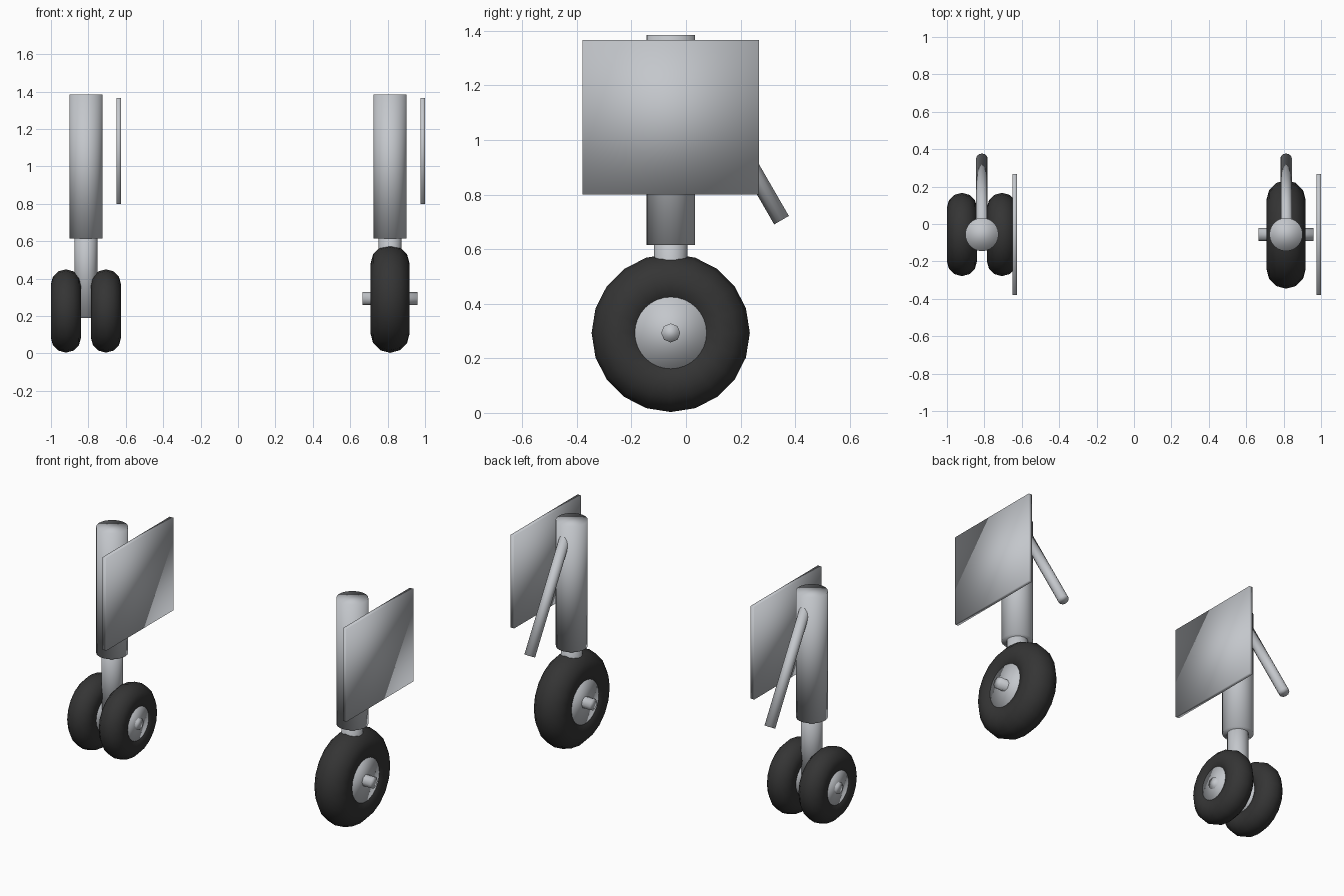
import bpy
import math
from mathutils import Vector

cube = bpy.data.objects.get("Cube")
if cube:
    bpy.data.objects.remove(cube, do_unlink=True)


def make_material(name, rgb):
    mat = bpy.data.materials.new(name)
    mat.use_nodes = True
    color = (*rgb, 1)
    mat.diffuse_color = color
    mat.node_tree.nodes["Principled BSDF"].inputs["Base Color"].default_value = color
    return mat


metal = make_material("light grey metal", (0.55, 0.57, 0.6))
rubber = make_material("black rubber", (0.035, 0.035, 0.035))

LEG_Y = -0.056
LEG_X = 0.813


def finish(name, mat):
    # The whole model is softly shaded
    obj = bpy.context.object
    obj.name = name
    obj.data.materials.append(mat)
    bpy.ops.object.shade_smooth()
    return obj


def rod(name, start, end, radius, sides=16):
    """Cylinder running between two points."""
    start, end = Vector(start), Vector(end)
    axis = end - start
    bpy.ops.mesh.primitive_cylinder_add(
        vertices=sides, radius=radius, depth=axis.length,
        location=(start + end) / 2,
        rotation=axis.to_track_quat('Z', 'Y').to_euler())
    return finish(name, metal)


def wheel(prefix, x, z, size):
    """Tyre and hub, sized by the outer radius."""
    bpy.ops.mesh.primitive_torus_add(
        major_radius=size * 0.64, minor_radius=size * 0.363,
        major_segments=20, minor_segments=12,
        location=(x, LEG_Y, z), rotation=(0, math.pi / 2, 0))
    finish(prefix + "_tyre", rubber)
    half = size * 0.315
    rod(prefix + "_hub", (x - half, LEG_Y, z), (x + half, LEG_Y, z), size * 0.455, 32)


def leg(prefix, x, axle_z, axle_half, wheel_offsets, wheel_size):
    # Strut and sliding piston
    rod(prefix + "_strut", (x, LEG_Y, 0.615), (x, LEG_Y, 1.385), 0.089, 24)
    rod(prefix + "_piston", (x, LEG_Y, axle_z - 0.037), (x, LEG_Y, 0.75), 0.061)

    # Slanted brace behind the strut
    rod(prefix + "_brace", (x, 0.0, 1.312), (x, 0.35, 0.706), 0.031, 12)

    # Bay door beside the strut
    bpy.ops.mesh.primitive_cube_add(size=1, location=(x + 0.175, LEG_Y, 1.083))
    bpy.context.object.scale = (0.024, 0.648, 0.567)
    bpy.ops.object.transform_apply(location=False, rotation=False, scale=True)
    finish(prefix + "_door", metal)

    # Axle and wheels
    rod(prefix + "_axle", (x - axle_half, LEG_Y, axle_z),
        (x + axle_half, LEG_Y, axle_z), 0.035, 8)
    for i, offset in enumerate(wheel_offsets):
        wheel(f"{prefix}_wheel_{i + 1}", x + offset, axle_z, wheel_size)


leg("twin_wheel_leg", -LEG_X, 0.227, 0.187, (-0.107, 0.107), 0.222)
leg("single_wheel_leg", LEG_X, 0.293, 0.147, (0,), 0.289)
